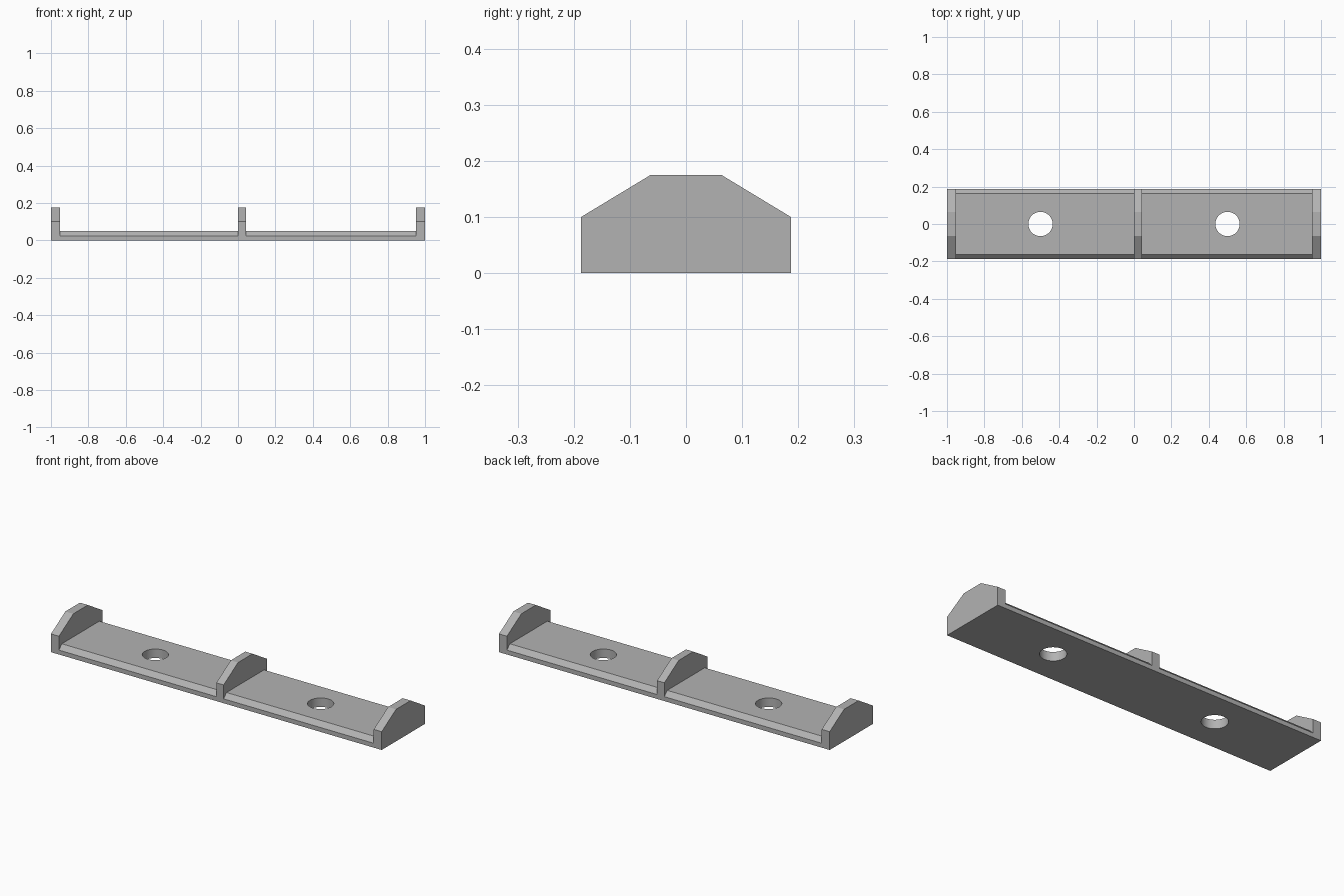
import bpy
import bmesh
import math

if "Cube" in bpy.data.objects:
    bpy.data.objects.remove(bpy.data.objects["Cube"], do_unlink=True)

HALF_DEPTH = 0.187
BEVEL = 0.025
DECK_TOP = 0.049

grey = bpy.data.materials.new("plain_grey")
grey.use_nodes = True
grey.diffuse_color = (0.45, 0.45, 0.45, 1)
grey.node_tree.nodes["Principled BSDF"].inputs["Base Color"].default_value = grey.diffuse_color


def prism(name, half_profile, x0, x1):
    """Extrude a profile, symmetric in y, along x."""
    profile = half_profile + [(-y, z) for y, z in reversed(half_profile)]
    bm = bmesh.new()
    face = bm.faces.new([bm.verts.new((x0, y, z)) for y, z in profile])
    extruded = bmesh.ops.extrude_face_region(bm, geom=[face])["geom"]
    moved = [v for v in extruded if isinstance(v, bmesh.types.BMVert)]
    bmesh.ops.translate(bm, verts=moved, vec=(x1 - x0, 0, 0))
    bmesh.ops.recalc_face_normals(bm, faces=bm.faces)
    mesh = bpy.data.meshes.new(name)
    bm.to_mesh(mesh)
    bm.free()
    mesh.materials.append(grey)
    obj = bpy.data.objects.new(name, mesh)
    bpy.context.collection.objects.link(obj)
    return obj


def combine(target, tool, operation):
    """Apply an exact boolean and discard the tool."""
    mod = target.modifiers.new("boolean", "BOOLEAN")
    mod.operation, mod.object, mod.solver = operation, tool, "EXACT"
    bpy.context.view_layer.objects.active = target
    bpy.ops.object.modifier_apply(modifier=mod.name)
    bpy.data.objects.remove(tool, do_unlink=True)


# Deck with bevelled long edges
deck_profile = [(HALF_DEPTH, 0), (HALF_DEPTH, DECK_TOP - BEVEL), (HALF_DEPTH - BEVEL, DECK_TOP)]
tray = prism("divided_tray", deck_profile, -1, 1)

# Upright dividers with sloped shoulders
rib_profile = [(HALF_DEPTH, 0), (HALF_DEPTH, 0.1), (0.063, 0.175)]
for x0, x1 in ((-1, -0.952), (0, 0.044), (0.952, 1)):
    combine(tray, prism("divider", rib_profile, x0, x1), "UNION")

# Mounting holes
for x in (-0.5, 0.5):
    bpy.ops.mesh.primitive_cylinder_add(vertices=64, radius=0.065, depth=0.3, location=(x, 0, 0))
    cutter = bpy.context.object
    cutter.name = "hole_cutter"
    cutter.hide_render = True
    cutter.data.materials.append(grey)
    combine(tray, cutter, "DIFFERENCE")

# Merge coplanar faces and smooth only the hole walls
bm = bmesh.new()
bm.from_mesh(tray.data)
bmesh.ops.remove_doubles(bm, verts=bm.verts, dist=0.0001)
bmesh.ops.dissolve_limit(bm, angle_limit=math.radians(1), verts=bm.verts, edges=bm.edges)
bm.to_mesh(tray.data)
bm.free()
bpy.ops.object.select_all(action="DESELECT")
tray.select_set(True)
bpy.context.view_layer.objects.active = tray
bpy.ops.object.shade_smooth_by_angle(angle=math.radians(20))
